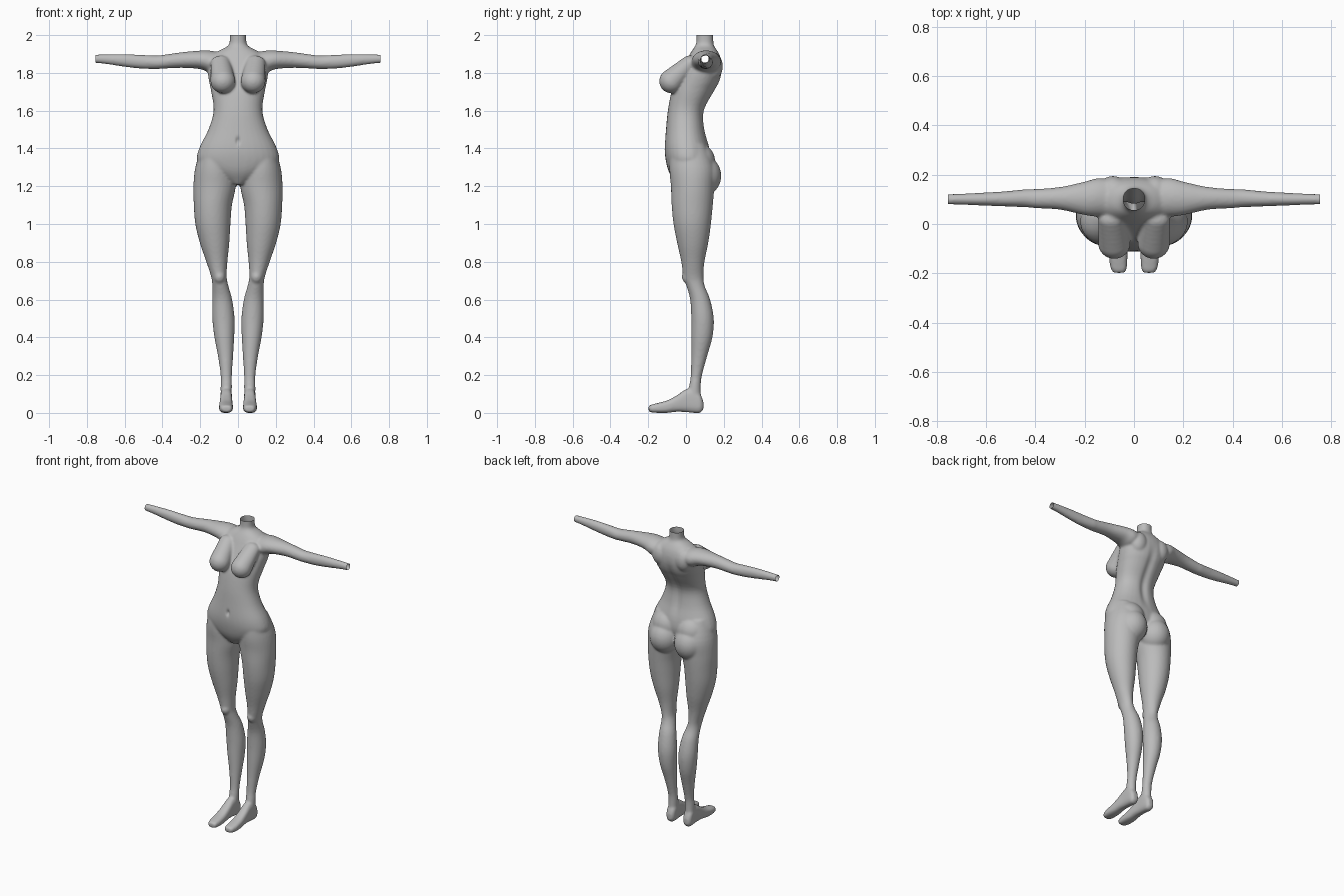
import bpy, bmesh, math
from mathutils import Vector, Matrix

if "Cube" in bpy.data.objects:
    bpy.data.objects.remove(bpy.data.objects["Cube"])

N = 32  # points around each cross-section


def catmull(a, b, c, d, t):
    return [0.5 * (2 * q + (r - p) * t + (2 * p - 5 * q + 4 * r - s) * t * t
                   + (3 * q - p - 3 * r + s) * t ** 3) for p, q, r, s in zip(a, b, c, d)]


def loft(bm, rings, place, power=2.0, steps=4):
    """Skin of rings (pos, u_min, u_max, v_min, v_max), smoothed along the axis."""
    rows = []
    last = len(rings) - 1
    for i in range(last):
        pts = [rings[max(i - 1, 0)], rings[i], rings[i + 1], rings[min(i + 2, last)]]
        rows += [catmull(*pts, k / steps) for k in range(steps)]
    rows.append(rings[-1])
    loops = []
    for p, u0, u1, v0, v1 in rows:
        loop = []
        for k in range(N):
            a = math.tau * k / N
            c, s = math.cos(a), math.sin(a)
            u = math.copysign(abs(c) ** (2 / power), c)
            v = math.copysign(abs(s) ** (2 / power), s)
            loop.append(bm.verts.new(place(p, (u0 + u1) / 2 + u * (u1 - u0) / 2,
                                           (v0 + v1) / 2 + v * (v1 - v0) / 2)))
        loops.append(loop)
    faces = [bm.faces.new(loops[0][::-1]), bm.faces.new(loops[-1])]
    for a, b in zip(loops, loops[1:]):
        for k in range(N):
            j = (k + 1) % N
            faces.append(bm.faces.new((a[k], a[j], b[j], b[k])))
    bmesh.ops.recalc_face_normals(bm, faces=faces)


def blob(bm, centre, radii):
    m = Matrix.Translation(centre) @ Matrix.Diagonal((*radii, 1))
    bmesh.ops.create_uvsphere(bm, u_segments=28, v_segments=18, radius=1, matrix=m)


bm = bmesh.new()

# torso and neck: height, half width, front, back
torso = [(2.04, .046, .055, .145), (1.965, .044, .055, .145), (1.94, .058, .047, .15),
         (1.918, .10, .032, .165), (1.89, .14, .015, .18), (1.85, .158, -.005, .19),
         (1.80, .160, -.03, .19), (1.75, .152, -.055, .177), (1.70, .142, -.077, .15),
         (1.60, .129, -.096, .098), (1.50, .157, -.106, .10), (1.40, .206, -.113, .125),
         (1.33, .215, -.106, .13), (1.27, .15, -.088, .11), (1.21, .035, -.05, .08)]
loft(bm, [(z, -w, w, f, b) for z, w, f, b in torso], lambda p, u, v: (u, v, p), 2.2)

# leg: height, inner, outer, front, back
leg = [(1.42, .06, .19, -.08, .10), (1.30, .02, .226, -.088, .15), (1.20, .012, .236, -.08, .15),
       (1.10, .032, .234, -.076, .142), (1.00, .04, .226, -.066, .132), (.90, .046, .202, -.047, .118),
       (.80, .056, .168, -.025, .098), (.72, .06, .142, -.014, .092), (.67, .05, .136, .003, .10),
       (.60, .031, .136, .022, .128), (.50, .018, .136, .028, .147), (.40, .02, .125, .028, .14),
       (.30, .026, .106, .028, .112), (.20, .032, .092, .025, .085), (.14, .032, .092, .016, .078),
       (.05, .034, .092, .0, .08)]

# foot: depth, inner, outer, bottom, top
foot = [(.092, .045, .08, .02, .06), (.075, .034, .092, 0, .10), (.04, .031, .094, 0, .13),
        (0, .031, .094, .004, .125), (-.05, .029, .097, .006, .092), (-.10, .027, .10, 0, .066),
        (-.15, .027, .10, 0, .052), (-.185, .03, .093, .003, .043), (-.198, .038, .082, .008, .037)]

# arm: distance out, front, back, bottom, top
arm = [(.06, .04, .17, 1.83, 1.90), (.14, .03, .186, 1.80, 1.917), (.20, .036, .172, 1.82, 1.918),
       (.30, .058, .15, 1.827, 1.909), (.40, .064, .142, 1.822, 1.895), (.44, .068, .141, 1.82, 1.892),
       (.52, .071, .133, 1.823, 1.896), (.60, .074, .128, 1.832, 1.899), (.70, .078, .123, 1.847, 1.898),
       (.79, .08, .12, 1.856, 1.896)]

for s in (1, -1):
    loft(bm, leg, lambda p, u, v: (s * u, v, p))
    loft(bm, foot, lambda p, u, v: (s * u, p, v), 2.8)
    loft(bm, arm, lambda p, u, v: (s * p, u, v))
    # kneecap
    blob(bm, (s * .098, .008, .72), (.03, .03, .035))
    # bust, a row of shrinking blobs up to the collar
    for k in range(7):
        t = k / 6
        blob(bm, (s * (.08 + .012 * t), -.077 + .095 * t, 1.756 + .092 * t),
             (.066 - .012 * t, .065 - .02 * t, .064 - .02 * t))
    # buttock and upper hip
    blob(bm, (s * .092, .085, 1.255), (.098, .102, .108))
    blob(bm, (s * .09, .06, 1.33), (.10, .095, .10))
    # shoulder blade and armpit fold
    blob(bm, (s * .085, .14, 1.835), (.06, .055, .075))

mesh = bpy.data.meshes.new("mannequin_body")
bm.to_mesh(mesh)
bm.free()
body = bpy.data.objects.new("mannequin_body", mesh)
bpy.context.collection.objects.link(body)
bpy.context.view_layer.objects.active = body
body.select_set(True)

# fuse all parts into one smooth skin
fuse = body.modifiers.new("fuse", 'REMESH')
fuse.mode = 'VOXEL'
fuse.voxel_size = .007
soften = body.modifiers.new("soften", 'SMOOTH')
soften.factor = .5
soften.iterations = 8
for name in ("fuse", "soften"):
    bpy.ops.object.modifier_apply(modifier=name)

bm = bmesh.new()
bm.from_mesh(body.data)
for v in bm.verts:
    x, y, z = v.co
    if y < -.05 and 1.35 < z < 1.55:   # navel
        v.co.y += .014 * math.exp(-(x / .009) ** 2 - ((z - 1.44) / .018) ** 2)
    if y > .05 and 1.3 < z < 1.9:      # spine groove
        v.co.y -= .012 * math.exp(-(x / .025) ** 2 - ((z - 1.62) / .17) ** 4)

# open neck and wrists
for co, no in (((0, 0, 2), (0, 0, 1)), ((.755, 0, 0), (1, 0, 0)), ((-.755, 0, 0), (-1, 0, 0))):
    bmesh.ops.bisect_plane(bm, geom=bm.verts[:] + bm.edges[:] + bm.faces[:],
                           plane_co=Vector(co), plane_no=Vector(no), clear_outer=True)
for f in bm.faces:
    f.smooth = True
bm.to_mesh(body.data)
bm.free()

grey = bpy.data.materials.new("plain grey")
grey.diffuse_color = (.5, .5, .5, 1)
grey.use_nodes = True
grey.node_tree.nodes["Principled BSDF"].inputs["Base Color"].default_value = grey.diffuse_color
body.data.materials.clear()
body.data.materials.append(grey)
